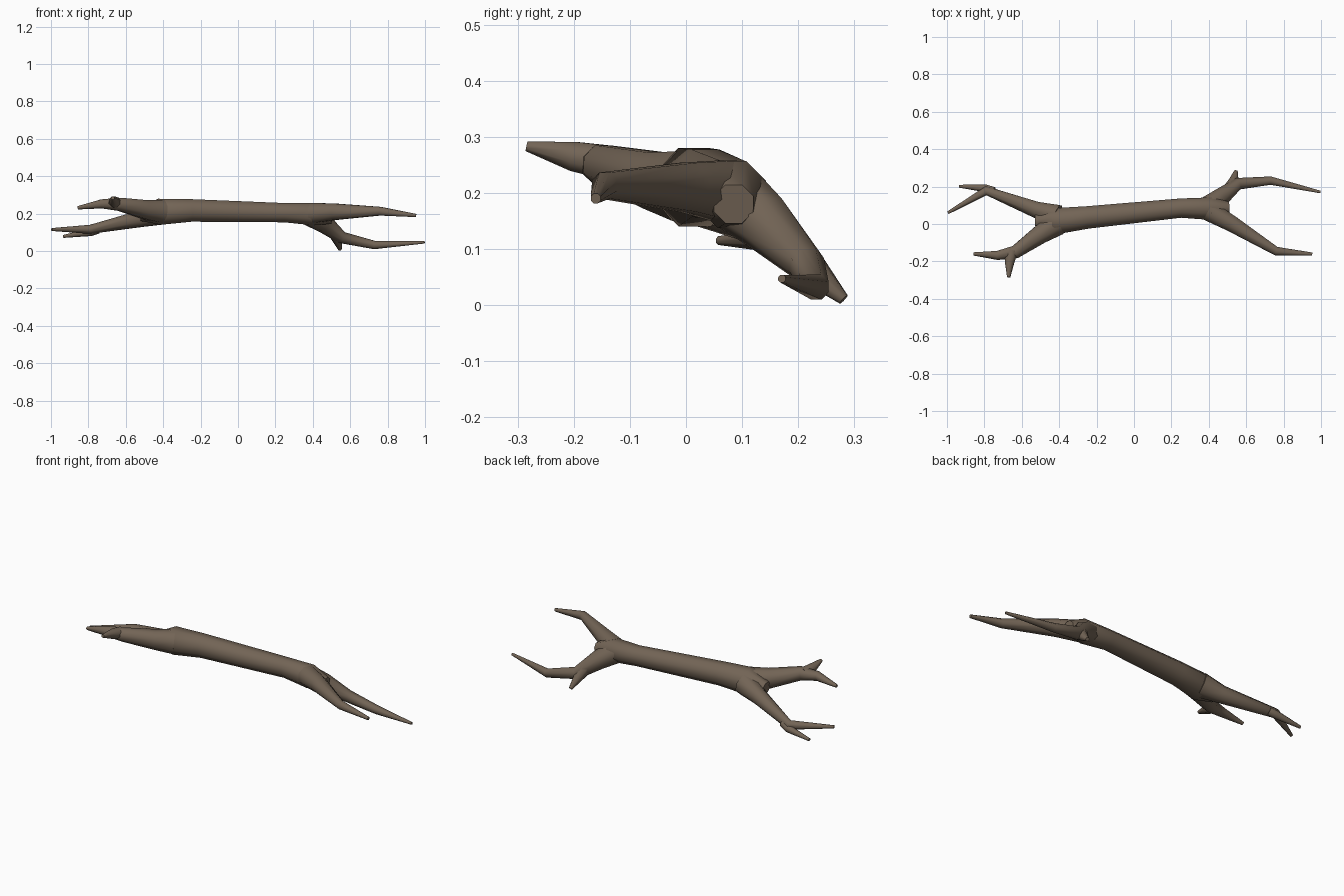
import bpy, bmesh, math
from mathutils import Vector

SIDES = 8
bark = bpy.data.materials.new("brown bark")
bark.diffuse_color = (0.17, 0.128, 0.092, 1)


def limb(name, pts):
    """Tapered tube through points given as (x, y, z, radius)."""
    pos = [Vector(p[:3]) for p in pts]
    bm = bmesh.new()
    rings = []
    for i, p in enumerate(pts):
        t = Vector()
        if i > 0:
            t += (pos[i] - pos[i - 1]).normalized()
        if i < len(pts) - 1:
            t += (pos[i + 1] - pos[i]).normalized()
        t.normalize()
        side = t.cross(Vector((0, 0, 1))).normalized()
        up = side.cross(t)
        ring = []
        for k in range(SIDES):
            a = 2 * math.pi * (k + 0.5) / SIDES
            r = p[3] * 1.05
            ring.append(bm.verts.new(pos[i] + side * r * math.cos(a) + up * r * math.sin(a)))
        rings.append(ring)
    for a, b in zip(rings, rings[1:]):
        for k in range(SIDES):
            n = (k + 1) % SIDES
            bm.faces.new((a[k], a[n], b[n], b[k]))
    bm.faces.new(rings[0])
    bm.faces.new(rings[-1])
    bmesh.ops.recalc_face_normals(bm, faces=bm.faces)
    me = bpy.data.meshes.new(name)
    bm.to_mesh(me)
    bm.free()
    me.materials.append(bark)
    ob = bpy.data.objects.new(name, me)
    bpy.context.collection.objects.link(ob)
    bpy.ops.object.select_all(action='DESELECT')
    ob.select_set(True)
    bpy.context.view_layer.objects.active = ob
    bpy.ops.object.shade_smooth_by_angle(angle=math.radians(50))
    return ob


# main trunk, swelling towards both forks
limb("trunk", [(-0.525, 0.012, 0.195, 0.036), (-0.42, 0.015, 0.21, 0.072),
               (-0.25, 0.035, 0.217, 0.062), (0.25, 0.085, 0.205, 0.053),
               (0.41, 0.082, 0.197, 0.062), (0.505, 0.085, 0.18, 0.036)])

# left fork: front branch with spur
limb("left_front_branch", [(-0.41, 0.0, 0.212, 0.064), (-0.5, -0.055, 0.222, 0.052),
                           (-0.635, -0.15, 0.25, 0.036), (-0.73, -0.168, 0.252, 0.025),
                           (-0.857, -0.16, 0.231, 0.009)])
limb("left_front_spur", [(-0.65, -0.145, 0.255, 0.031), (-0.665, -0.2, 0.265, 0.027),
                         (-0.67, -0.284, 0.283, 0.009)])

# left fork: back branch with twig
limb("left_back_branch", [(-0.41, 0.04, 0.203, 0.064), (-0.52, 0.075, 0.172, 0.045),
                          (-0.79, 0.178, 0.116, 0.025), (-0.995, 0.06, 0.115, 0.008)])
limb("left_back_twig", [(-0.75, 0.175, 0.115, 0.023), (-0.79, 0.19, 0.1, 0.021),
                        (-0.935, 0.202, 0.078, 0.008)])

# right fork: front branch
limb("right_front_branch", [(0.4, 0.07, 0.203, 0.056), (0.52, 0.003, 0.21, 0.045),
                            (0.76, -0.145, 0.213, 0.024), (0.952, -0.161, 0.19, 0.009)])

# right fork: back branch dropping to the ground, with spur
limb("right_back_branch", [(0.39, 0.09, 0.19, 0.058), (0.46, 0.14, 0.148, 0.05),
                           (0.555, 0.215, 0.072, 0.032), (0.73, 0.232, 0.032, 0.023),
                           (0.997, 0.171, 0.047, 0.007)])
limb("right_back_spur", [(0.515, 0.19, 0.1, 0.035), (0.533, 0.23, 0.058, 0.026),
                         (0.545, 0.281, 0.01, 0.01)])
